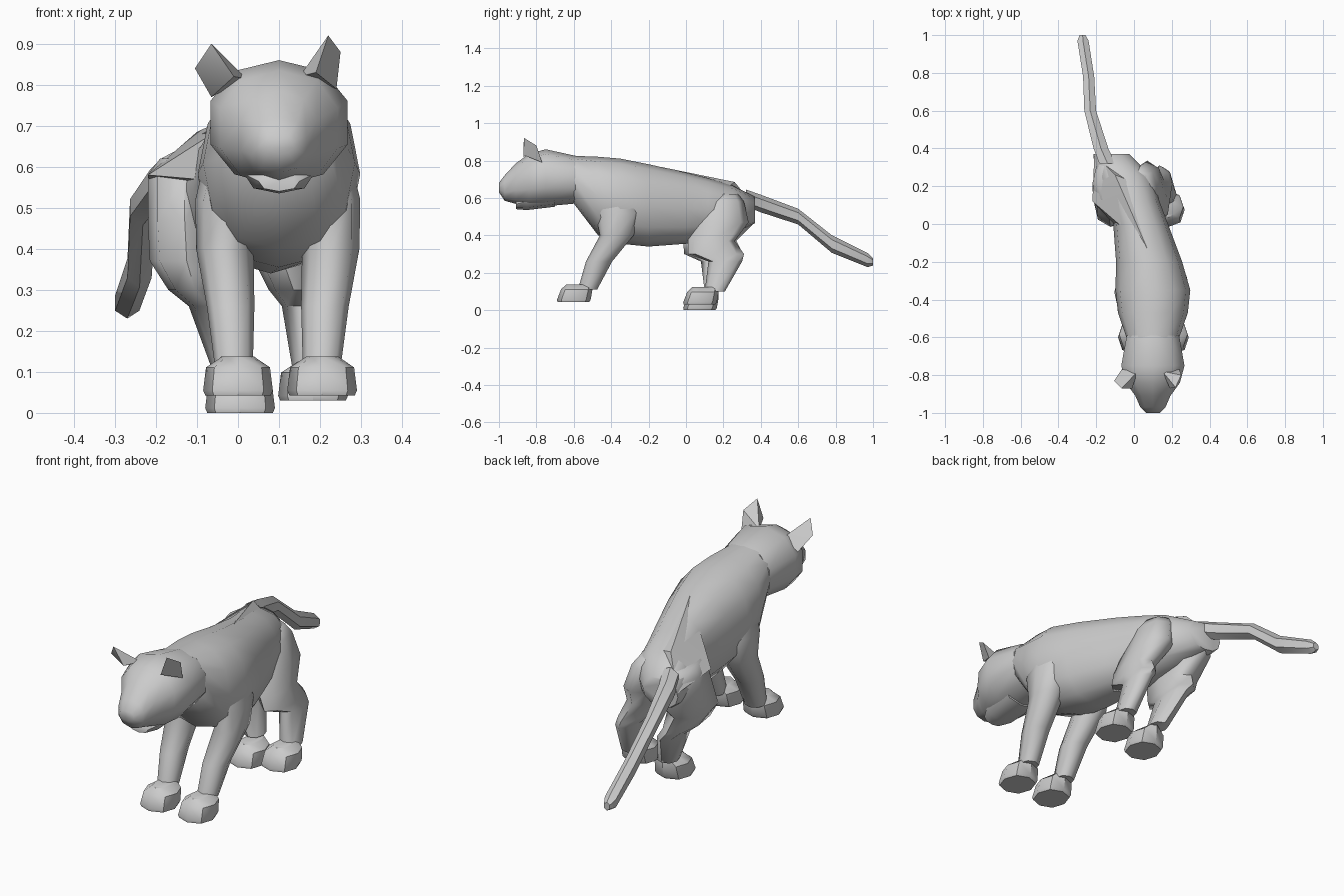
import bpy, bmesh, math

if "Cube" in bpy.data.objects:
    bpy.data.objects.remove(bpy.data.objects["Cube"])

def finish(name, bm, angle=40):
    bmesh.ops.recalc_face_normals(bm, faces=bm.faces)
    me = bpy.data.meshes.new(name)
    bm.to_mesh(me)
    bm.free()
    ob = bpy.data.objects.new(name, me)
    bpy.context.collection.objects.link(ob)
    bpy.ops.object.select_all(action='DESELECT')
    ob.select_set(True)
    bpy.context.view_layer.objects.active = ob
    bpy.ops.object.shade_smooth_by_angle(angle=math.radians(angle))
    return ob

def loft(name, rings, upright, n=8, power=0.9, angle=60):
    """Rings are (x, y, z, rx, r2); upright rings lie in XZ, others in XY."""
    bm = bmesh.new()
    loops = []
    for x, y, z, rx, r2 in rings:
        loop = []
        for i in range(n):
            a = math.tau * i / n
            c, s = (math.copysign(abs(f) ** power, f) if abs(f) > 1e-6 else 0
                    for f in (math.sin(a), math.cos(a)))
            p = (x + c * rx, y, z + s * r2) if upright else (x + c * rx, y + s * r2, z)
            loop.append(bm.verts.new(p))
        loops.append(loop)
    for a, b in zip(loops, loops[1:]):
        for i in range(n):
            j = (i + 1) % n
            bm.faces.new((a[i], a[j], b[j], b[i]))
    bm.faces.new(loops[0])
    bm.faces.new(loops[-1])
    return finish(name, bm, angle)

def span(y, x, rx, lo, hi):
    return (x, y, (lo + hi) / 2, rx, (hi - lo) / 2)

def column(z, x, rx, front, back):
    return (x, (front + back) / 2, z, rx, (back - front) / 2)

def hull(name, pts):
    bm = bmesh.new()
    for p in pts:
        bm.verts.new(p)
    res = bmesh.ops.convex_hull(bm, input=bm.verts)
    bmesh.ops.delete(bm, geom=list(set(res['geom_interior'])), context='VERTS')
    return finish(name, bm, 30)

# Trunk, curving toward -x at the hips
loft("body", [span(*s) for s in (
    (-.60, .10, .14, .57, .825), (-.47, .10, .185, .40, .82),
    (-.35, .10, .198, .355, .81), (-.20, .08, .175, .34, .78),
    (0, .035, .145, .355, .735), (.12, -.005, .14, .37, .705),
    (.25, -.055, .15, .41, .665), (.37, -.12, .095, .465, .605))], True, 12)

# Head with a broad muzzle, and lower jaw
loft("head", [span(*s) for s in (
    (-.59, .10, .145, .57, .825), (-.75, .10, .175, .555, .86),
    (-.84, .10, .15, .553, .835), (-.91, .10, .097, .568, .785),
    (-.97, .10, .07, .585, .72), (-1.0, .10, .038, .63, .68))], True, 10)
loft("jaw", [span(*s) for s in (
    (-.70, .10, .10, .553, .66), (-.85, .10, .085, .535, .63),
    (-.91, .10, .05, .54, .59))], True, 8)

# Ears
hull("left_ear", [(-.065, -.87, .90), (-.105, -.83, .84), (-.065, -.77, .77),
                  (.02, -.78, .815), (-.01, -.87, .82)])
hull("right_ear", [(.22, -.865, .92), (.25, -.80, .88), (.24, -.77, .79),
                   (.15, -.78, .82), (.19, -.87, .83)])

# Front legs, blending into the chest
FRONT = ((.66, .0, .07, -.46, -.28), (.52, -.028, .076, -.485, -.24),
         (.40, -.032, .07, -.46, -.28), (.26, -.018, .058, -.535, -.395),
         (.11, -.010, .046, -.578, -.475))
for side, flip in (("left", 1), ("right", -1)):
    loft(side + "_front_leg",
         [column(z, .097 + flip * (x - .097), rx, f, b) for z, x, rx, f, b in FRONT], False, 8)

# Hind legs: haunch, knee, hock and shank
HIND = {
    "left": ((.62, -.12, .07, .10, .33), (.58, -.13, .09, .07, .36), (.47, -.13, .09, .02, .37),
             (.37, -.125, .09, -.015, .27), (.30, -.105, .065, -.01, .305),
             (.26, -.07, .05, .08, .30), (.10, -.015, .046, .10, .208)),
    "right": ((.62, .02, .07, .12, .28), (.58, .04, .08, .07, .31), (.47, .07, .085, .03, .335),
              (.37, .11, .07, .01, .26), (.30, .135, .06, .01, .31),
              (.26, .155, .048, .12, .30), (.10, .18, .046, .10, .208))}
for side, rings in HIND.items():
    loft(side + "_hind_leg", [column(*r) for r in rings], False, 8)

# Hip ridge with its sharp fold along the back
hull("hip_ridge", [(-.10, .26, .685), (-.22, .12, .58), (-.21, .37, .55),
                   (-.105, 0, .57), (.07, -.13, .765), (0, .22, .655)])

# Paws: flat sole, blunt toes, roof sloping to the ankle
def paw(name, x, front, sole):
    loft(name, [column(sole, x, .08, front + .003, front + .172),
                column(sole + .012, x, .085, front, front + .18),
                column(sole + .068, x, .078, front + .022, front + .19),
                column(sole + .095, x, .038, front + .05, front + .19)], False, 8, .88, 40)

paw("left_front_paw", 0, -.69, .043)
paw("right_front_paw", .205, -.69, .043)
paw("left_hind_paw", .005, -.015, 0)
paw("right_hind_paw", .183, -.015, .03)

# Drooping tail
loft("tail", [(-.14, .32, .60, .05, .045), (-.175, .40, .57, .045, .047),
              (-.232, .60, .50, .036, .042), (-.24, .78, .353, .034, .047),
              (-.27, .97, .268, .034, .038), (-.272, 1.0, .258, .018, .02)], True, 6, 1, 40)
